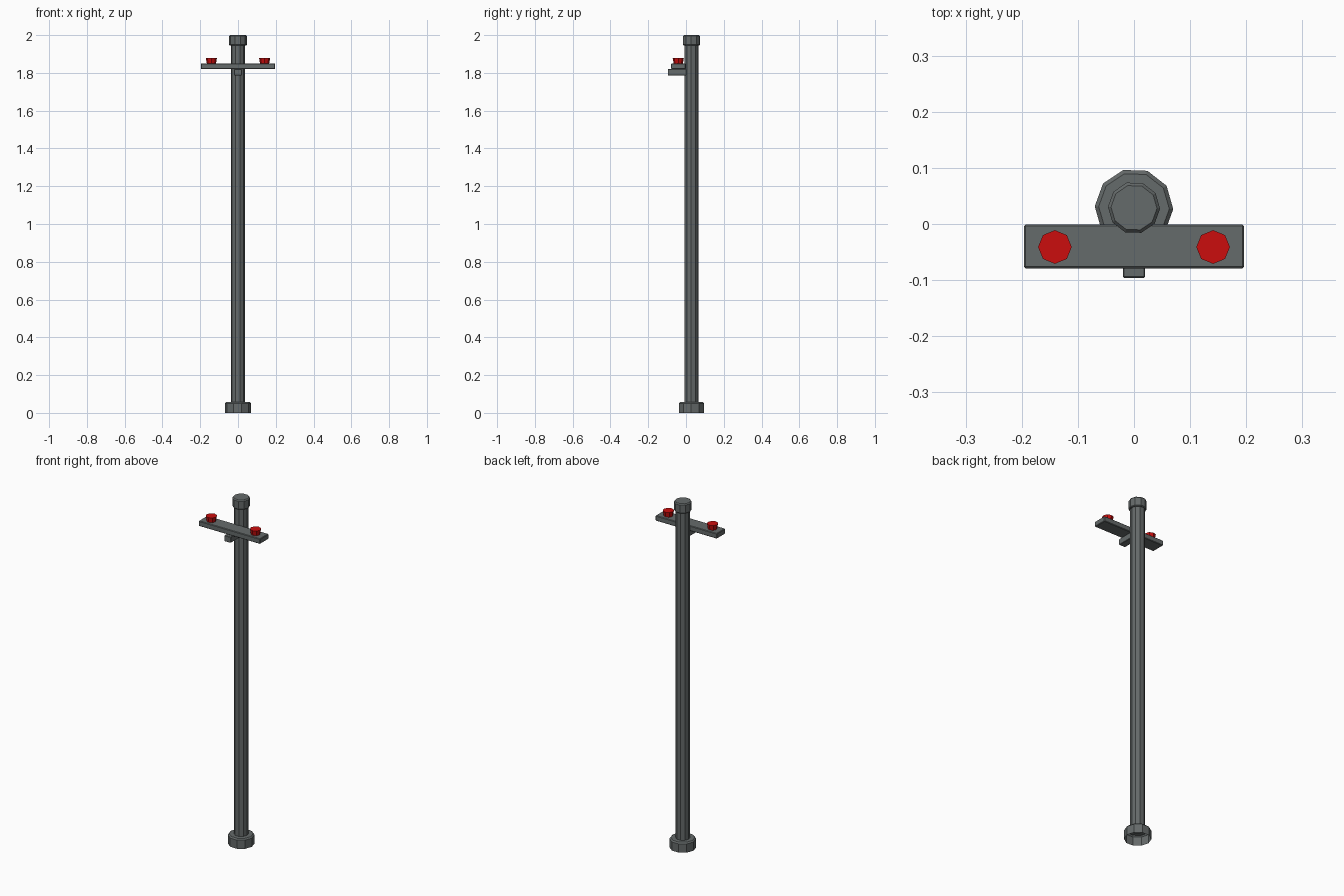
import bpy, bmesh, math
from mathutils import Vector

if "Cube" in bpy.data.objects:
    bpy.data.objects.remove(bpy.data.objects["Cube"])


def material(name, rgb):
    m = bpy.data.materials.new(name)
    m.diffuse_color = (*rgb, 1)
    m.use_nodes = True
    m.node_tree.nodes["Principled BSDF"].inputs["Base Color"].default_value = m.diffuse_color
    return m


GREY = material("dark grey metal", (0.13, 0.145, 0.145))
RED = material("signal red", (0.6, 0.004, 0.004))


def finish(name, bm, mat):
    bmesh.ops.recalc_face_normals(bm, faces=bm.faces[:])
    me = bpy.data.meshes.new(name)
    bm.to_mesh(me)
    bm.free()
    me.materials.append(mat)
    ob = bpy.data.objects.new(name, me)
    bpy.context.collection.objects.link(ob)
    return ob


def lathe(name, profile, sides, centre, mat, turn=0.0, cap=True):
    """Stack rings of (radius, z) and join them; optionally cap the top."""
    bm = bmesh.new()
    rings = []
    for r, z in profile:
        angles = [turn + math.tau * i / sides for i in range(sides)]
        rings.append([bm.verts.new((centre[0] + r * math.cos(a),
                                    centre[1] + r * math.sin(a), z)) for a in angles])
    for lo, hi in zip(rings, rings[1:]):
        for i in range(sides):
            j = (i + 1) % sides
            bm.faces.new((lo[i], lo[j], hi[j], hi[i]))
    if cap:
        bm.faces.new(rings[-1])
    return finish(name, bm, mat)


def box(name, lo, hi, mat, bevel):
    bm = bmesh.new()
    bmesh.ops.create_cube(bm, size=1)
    lo, hi = Vector(lo), Vector(hi)
    for v in bm.verts:
        v.co = Vector([(lo[k] + hi[k]) / 2 + v.co[k] * (hi[k] - lo[k]) for k in range(3)])
    bmesh.ops.bevel(bm, geom=bm.edges[:], offset=bevel, segments=1, affect='EDGES')
    return finish(name, bm, mat)


# Ten-sided pole: open-bottomed foot, shaft and chamfered cap in one profile
lathe("pole", [(0.07, 0), (0.07, 0.05), (0.063, 0.057), (0.038, 0.057),
               (0.038, 1.945), (0.043, 1.945), (0.0465, 1.949),
               (0.0465, 1.994), (0.041, 2.0)],
      10, (0, 0.029), GREY, turn=math.radians(-2))

# Bracket and crossbar in front of the pole
box("bracket", (-0.02, -0.096, 1.786), (0.02, 0.005, 1.82), GREY, 0.002)
box("crossbar", (-0.196, -0.079, 1.82), (0.196, -0.001, 1.85), GREY, 0.003)

# Red lamps that widen towards the top
for side, x in (("left", -0.141), ("right", 0.141)):
    lathe(side + "_lamp", [(0.024, 1.849), (0.03, 1.88)], 8, (x, -0.041), RED)
